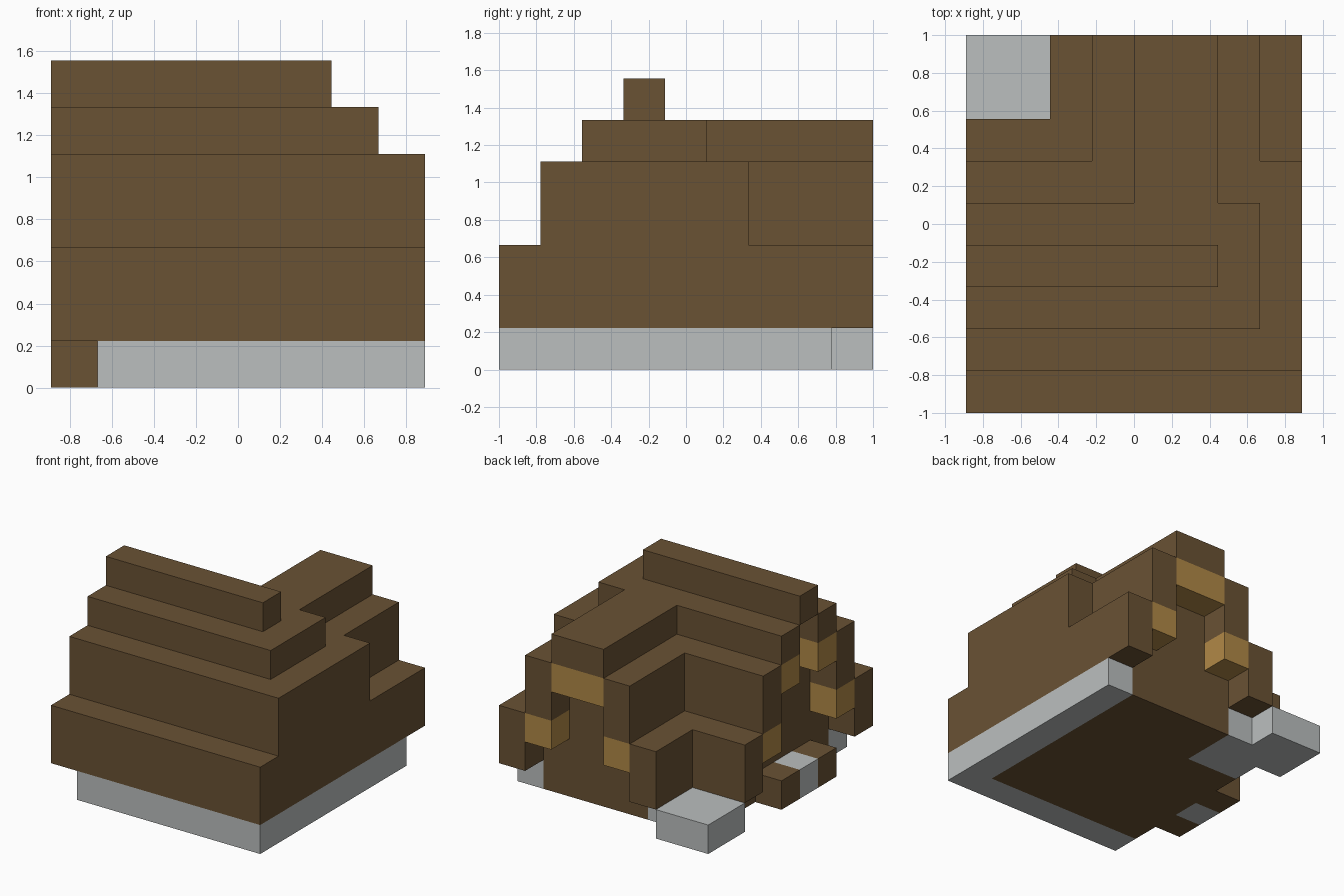
import bpy
import bmesh
from mathutils import Vector

cube = bpy.data.objects.get("Cube")
if cube:
    bpy.data.objects.remove(cube, do_unlink=True)

UNIT = 2 / 9                      # edge of one building block
ORIGIN = Vector((4, 4.5, 0))      # grid point at the world origin


def material(name, r, g, b):
    mat = bpy.data.materials.new(name)
    mat.use_nodes = True
    mat.diffuse_color = (r, g, b, 1)
    mat.node_tree.nodes["Principled BSDF"].inputs["Base Color"].default_value = (r, g, b, 1)
    return mat


brown = material("dark brown timber", 0.144, 0.084, 0.034)
grey = material("pale grey stone", 0.497, 0.521, 0.521)
tan = material("golden tan wood", 0.44, 0.25, 0.063)

claimed = set()                   # blocks already used by an earlier part


def part(name, mat, *boxes):
    """Join boxes of grid blocks (x0, x1, y0, y1, z0, z1) into one clean shell."""
    cells = {(x, y, z)
             for x0, x1, y0, y1, z0, z1 in boxes
             for x in range(x0, x1) for y in range(y0, y1) for z in range(z0, z1)}
    cells -= claimed
    claimed.update(cells)
    bm = bmesh.new()
    verts = {}

    def corner(p):
        key = tuple(round(c) for c in p)
        if key not in verts:
            verts[key] = bm.verts.new((Vector(key) - ORIGIN) * UNIT)
        return verts[key]

    for cell in sorted(cells):
        base = Vector(cell)
        for axis in range(3):
            u, v = Vector(), Vector()
            u[(axis + 1) % 3] = v[(axis + 2) % 3] = 1
            for side in (0, 1):
                step = Vector()
                step[axis] = 2 * side - 1
                if tuple(round(c) for c in base + step) in cells:
                    continue
                p = base.copy()
                p[axis] += side
                loop = [p, p + u, p + u + v, p + v]
                bm.faces.new([corner(q) for q in (loop if side else loop[::-1])])
    # Merge flat areas into single faces
    bmesh.ops.dissolve_limit(bm, angle_limit=0.01, verts=bm.verts[:], edges=bm.edges[:])
    mesh = bpy.data.meshes.new(name)
    bm.to_mesh(mesh)
    bm.free()
    mesh.materials.append(mat)
    obj = bpy.data.objects.new(name, mesh)
    bpy.context.scene.collection.objects.link(obj)
    return obj


# Stone footing along the front and side, and the rear corner pad
part("stone_foundation", grey,
     (1, 8, 0, 1, 0, 1), (7, 8, 0, 8, 0, 1), (1, 3, 6, 8, 0, 1))
part("corner_pad", grey, (0, 2, 7, 9, 0, 1))

# Doorstep with a timber block on each side
part("doorstep", grey, (0, 1, 3, 4, 0, 1))
for name, y in (("front_step_block", 2), ("rear_step_block", 4)):
    part(name, brown, (0, 1, y, y + 1, 0, 1))

# Tan brackets tucked under the gable overhangs
for i, (y, z) in enumerate(((1, 2), (5, 2), (2, 4), (4, 4))):
    part(f"side_gable_bracket_{i + 1}", tan, (0, 1, y, y + 1, z, z + 1))
for i, (x0, x1, z) in enumerate(((3, 4, 2), (6, 7, 2), (4, 6, 4))):
    part(f"rear_gable_bracket_{i + 1}", tan, (x0, x1, 8, 9, z, z + 1))

# Stepped main roof, with its ridge running across the house
part("main_roof", brown,
     (0, 8, 0, 1, 1, 3), (0, 8, 1, 2, 3, 5),
     (0, 7, 2, 3, 5, 6), (0, 6, 3, 4, 6, 7), (0, 7, 4, 5, 5, 6),
     (0, 3, 5, 6, 3, 5), (0, 3, 6, 7, 1, 3),
     (6, 7, 3, 4, 5, 6), (7, 8, 2, 6, 3, 5))

# Stepped rear wing roof, running front to back
part("rear_roof", brown,
     (7, 8, 1, 9, 1, 3), (6, 7, 5, 9, 3, 5), (4, 6, 5, 9, 5, 6),
     (3, 4, 5, 9, 3, 5), (2, 3, 7, 9, 1, 3))

# Solid body of the house below the roofs
part("house_walls", brown,
     (1, 7, 1, 6, 0, 3), (1, 7, 2, 6, 3, 5),
     (1, 6, 3, 4, 5, 6), (3, 7, 6, 8, 0, 5))
